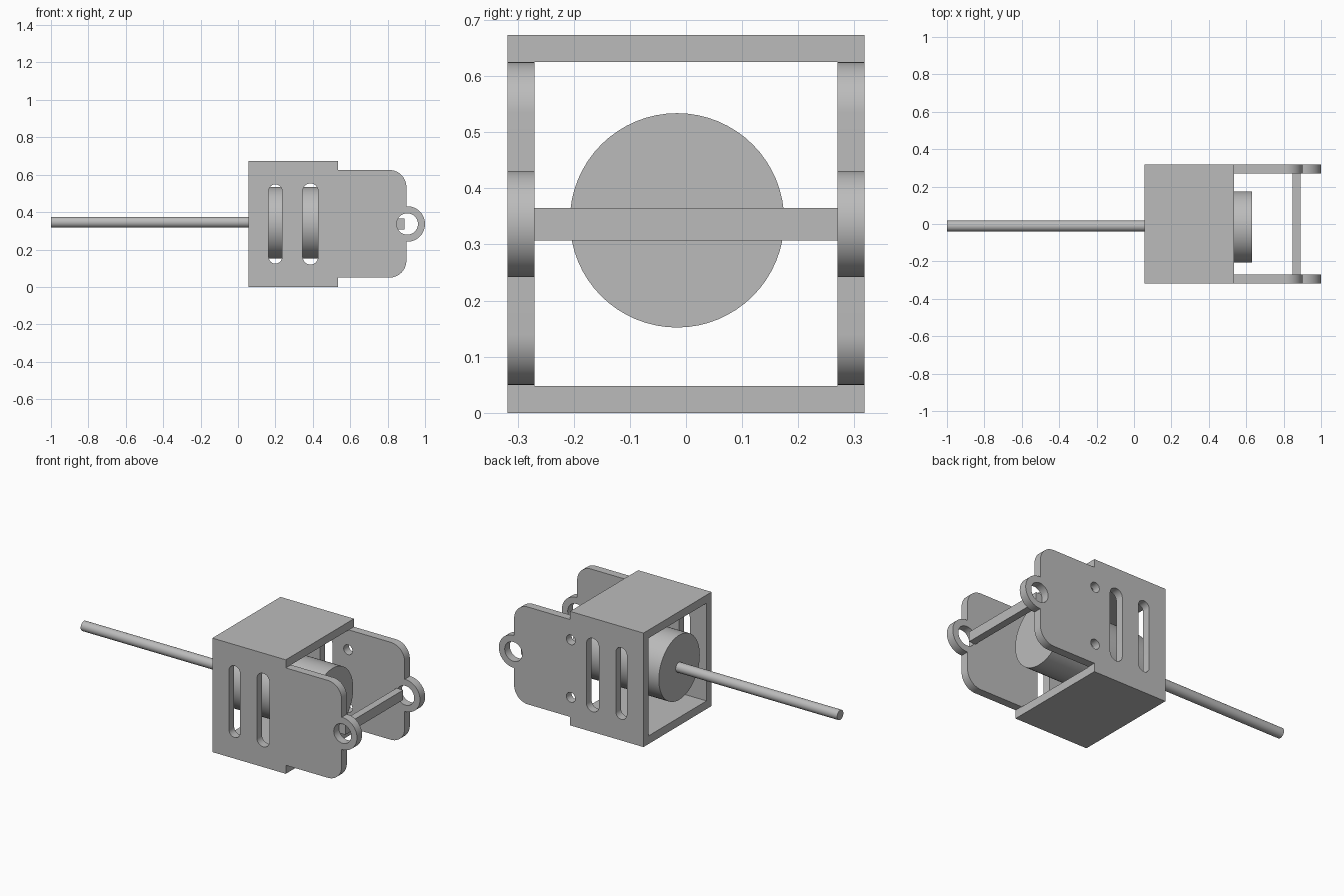
import bpy
import math
from mathutils import Matrix

cube = bpy.data.objects.get("Cube")
if cube:
    bpy.data.objects.remove(cube, do_unlink=True)

grey = bpy.data.materials.new("plain_grey")
grey.use_nodes = True
GREY = (0.5, 0.5, 0.5, 1)
grey.diffuse_color = GREY
grey.node_tree.nodes["Principled BSDF"].inputs["Base Color"].default_value = GREY

BACK, STEP, EDGE = 0.055, 0.535, 0.9      # housing start, housing end, cheek end
HEIGHT, WALL, HALF = 0.673, 0.048, 0.318  # housing height, thickness, half width
MID = HEIGHT / 2
INNER = HALF - WALL


def finish(obj, name):
    obj.name = name
    obj.data.name = name
    obj.data.materials.clear()
    obj.data.materials.append(grey)
    bpy.ops.object.shade_smooth_by_angle(angle=math.radians(30))
    return obj


def box(name, low, high):
    centre = [(a + b) / 2 for a, b in zip(low, high)]
    bpy.ops.mesh.primitive_cube_add(size=1, location=centre)
    obj = bpy.context.object
    obj.data.transform(Matrix.Diagonal([b - a for a, b in zip(low, high)] + [1]))
    return finish(obj, name)


def cylinder_x(name, x0, x1, y, z, radius, sides):
    bpy.ops.mesh.primitive_cylinder_add(
        vertices=sides, radius=radius, depth=x1 - x0,
        location=((x0 + x1) / 2, y, z), rotation=(0, math.pi / 2, 0))
    return finish(bpy.context.object, name)


def arc(cx, cz, radius, start, end, steps=16):
    angles = [math.radians(start + (end - start) * i / steps) for i in range(steps + 1)]
    return [(cx + radius * math.cos(a), cz + radius * math.sin(a)) for a in angles]


def circle(cx, cz, radius):
    return arc(cx, cz, radius, 0, 360, 40)[:-1]


def slot(cx, radius, half_height):
    reach = half_height - radius
    return arc(cx, MID + reach, radius, 0, 180) + arc(cx, MID - reach, radius, 180, 360)


def plate(name, y, loops):
    """Extrude a filled outline with holes, standing in the xz plane."""
    curve = bpy.data.curves.new(name, "CURVE")
    curve.dimensions = "2D"
    curve.fill_mode = "BOTH"
    curve.extrude = WALL / 2
    for loop in loops:
        spline = curve.splines.new("POLY")
        spline.points.add(len(loop) - 1)
        for point, (x, z) in zip(spline.points, loop):
            point.co = (x, z, 0, 1)
        spline.use_cyclic_u = True
    obj = bpy.data.objects.new(name, curve)
    bpy.context.collection.objects.link(obj)
    obj.rotation_euler.x = math.pi / 2
    obj.location.y = y
    bpy.ops.object.select_all(action="DESELECT")
    obj.select_set(True)
    bpy.context.view_layer.objects.active = obj
    bpy.ops.object.convert(target="MESH")
    return finish(bpy.context.object, name)


# Cheek outline: stepped housing, rounded corners, eyelet on the end
ROUND, EYE_X, EYE_R = 0.09, 0.905, 0.095
low, high = WALL + 0.002, HEIGHT - WALL
outline = [(BACK, HEIGHT), (BACK, 0), (STEP, 0), (STEP, low)]
outline += arc(EDGE - ROUND, low + ROUND, ROUND, -90, 0)
outline += arc(EYE_X, MID, EYE_R, -93, 93, 32)
outline += arc(EDGE - ROUND, high - ROUND, ROUND, 0, 90)
outline += [(STEP, high), (STEP, HEIGHT)]
openings = [slot(0.2, 0.036, 0.212), slot(0.387, 0.041, 0.217), circle(EYE_X, MID, 0.057)]
screw_holes = [circle(0.53, MID + s * 0.17, 0.029) for s in (-1, 1)]

plate("right_cheek_plate", -HALF + WALL / 2, [outline] + openings)
plate("left_cheek_plate", HALF - WALL / 2, [outline] + openings + screw_holes)

# Housing floor and roof
box("housing_floor", (BACK, -INNER, 0), (STEP, INNER, WALL))
box("housing_roof", (BACK, -INNER, HEIGHT - WALL), (STEP, INNER, HEIGHT))

# Motor body and its long shaft
cylinder_x("motor_body", BACK, 0.63, -0.016, 0.343, 0.191, 64)
cylinder_x("shaft", -1, BACK + 0.02, -0.011, 0.346, 0.029, 32)

# Bar joining the two eyelets
box("cross_bar", (0.847, -INNER, 0.307), (0.89, INNER, 0.365))
